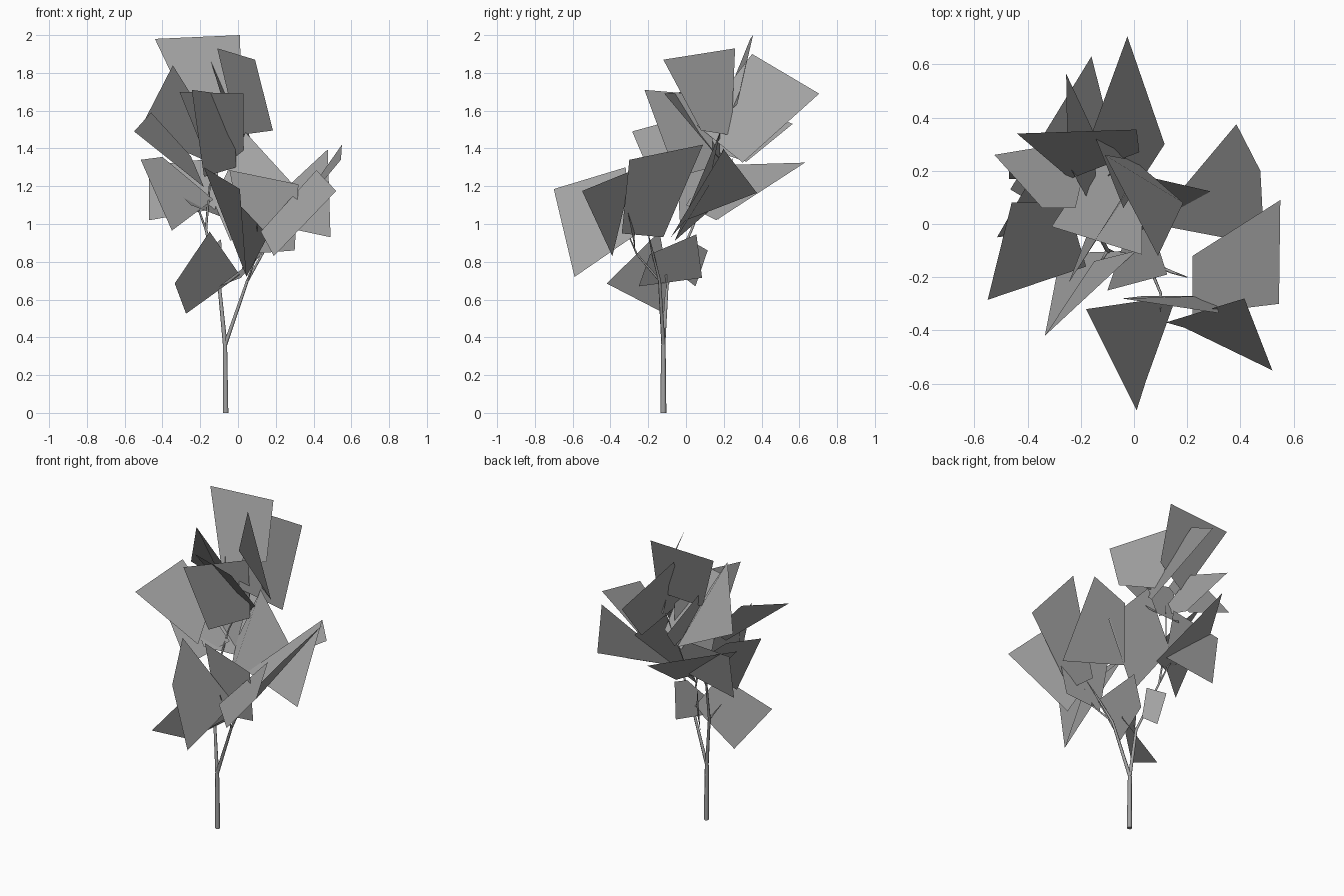
import bpy
import bmesh
from mathutils import Vector

# Mid-grey surface shared by all parts
grey = bpy.data.materials.new("mid_grey")
grey.diffuse_color = (.36, .36, .36, 1)


def limb(name, points, radii):
    """Tapered low-poly tube through a few points."""
    curve = bpy.data.curves.new(name, 'CURVE')
    curve.dimensions = '3D'
    curve.bevel_depth = 1.0
    curve.bevel_resolution = 1
    curve.use_fill_caps = True
    spline = curve.splines.new('POLY')
    spline.points.add(len(points) - 1)
    for p, co, r in zip(spline.points, points, radii):
        p.co = (*co, 1)
        p.radius = r
    curve.materials.append(grey)
    obj = bpy.data.objects.new(name, curve)
    bpy.context.collection.objects.link(obj)
    return obj


def leaf_cluster(name, leaves):
    """Big card leaves, each a slightly bent four-cornered face."""
    bm = bmesh.new()
    for corners in leaves:
        face = bm.faces.new([bm.verts.new(Vector(c)) for c in corners])
        face.smooth = True
    mesh = bpy.data.meshes.new(name)
    bm.to_mesh(mesh)
    bm.free()
    mesh.materials.append(grey)
    obj = bpy.data.objects.new(name, mesh)
    bpy.context.collection.objects.link(obj)
    return obj


# Trunk and branches
fork = (-.068, -.12, .36)
limb("trunk", [(-.065, -.12, 0), fork], [.016, .012])
limb("left_branch", [fork, (-.10, -.10, .68), (-.17, .03, .97), (-.15, .12, 1.2), (-.08, .2, 1.4)],
     [.012, .009, .007, .005, .002])
limb("right_branch", [fork, (.05, -.14, .70), (.14, -.18, .86), (.2, -.2, .95)],
     [.011, .008, .006, .002])
limb("left_twig", [(-.17, .03, .97), (-.21, .06, 1.08), (-.28, .08, 1.22)], [.006, .005, .002])
limb("right_twig", [(.05, -.14, .70), (.1, -.26, .84), (.1, -.33, 1.0)], [.006, .005, .002])
limb("low_twig", [(-.10, -.10, .68), (-.14, -.17, .76)], [.006, .002])

# Low leaves around the fork
leaf_cluster("low_leaves", [
    [(-.335, -.42, .685), (-.15, -.14, .96), (.01, -.10, .73), (-.275, -.11, .525)],
    [(.125, -.19, .84), (.045, .055, .945), (.015, .085, .715), (-.10, -.25, .67)],
    [(-.09, .01, .92), (-.157, .115, .86), (-.14, .05, .67), (-.075, -.015, .72)],
])

# Leaves on the right branch
leaf_cluster("right_leaves", [
    [(.55, .09, 1.42), (.545, -.30, 1.34), (.22, -.34, .95), (.22, -.12, .93)],
    [(.475, .20, 1.395), (.385, .375, 1.165), (.07, 0, 1.02), (.49, -.08, .93)],
    [(-.18, -.32, 1.30), (.01, -.70, 1.185), (.045, -.59, .72), (.16, -.27, .94)],
    [(.415, -.28, 1.285), (.52, -.55, 1.175), (.19, -.39, .83), (.12, -.37, .96)],
    [(-.045, -.28, 1.285), (.32, -.335, 1.21), (.30, -.27, .86), (.04, -.27, .84)],
])

# Leaves on the left side
leaf_cluster("left_leaves", [
    [(-.55, -.285, 1.49), (-.46, .08, 1.59), (-.25, .08, 1.36), (-.18, -.16, 1.195)],
    [(-.345, .06, 1.84), (-.525, .26, 1.49), (-.16, .32, 1.33), (-.22, .06, 1.64)],
    [(-.515, -.05, 1.34), (-.40, .15, 1.355), (-.13, .10, 1.13), (-.35, -.03, .965)],
    [(-.47, .22, 1.31), (-.47, .17, 1.02), (-.12, .15, 1.08), (-.10, .25, 1.35)],
    [(-.16, .63, 1.325), (-.465, .13, 1.31), (-.25, 0, 1.10), (-.04, .16, 1.02)],
    [(.04, .18, 1.485), (.30, .12, 1.20), (-.04, -.06, .91), (-.13, .18, 1.12)],
])

# Crown leaves
leaf_cluster("crown_leaves", [
    [(-.44, .34, 1.98), (.01, .355, 2.0), (.02, .27, 1.63), (-.24, .17, 1.56)],
    [(-.11, .26, 1.93), (.09, -.12, 1.87), (.185, .08, 1.495), (0, .24, 1.47)],
    [(-.155, .35, 1.90), (-.025, .705, 1.69), (.115, .30, 1.325), (-.04, .06, 1.52)],
    [(.03, -.115, 1.69), (-.31, -.01, 1.70), (-.14, .25, 1.28), (.03, .18, 1.34)],
    [(-.245, -.22, 1.71), (-.02, .14, 1.68), (-.01, .14, 1.30), (-.18, -.05, 1.25)],
    [(-.255, .565, 1.53), (-.25, .23, 1.66), (-.15, .05, 1.42), (-.14, .32, 1.33)],
])
